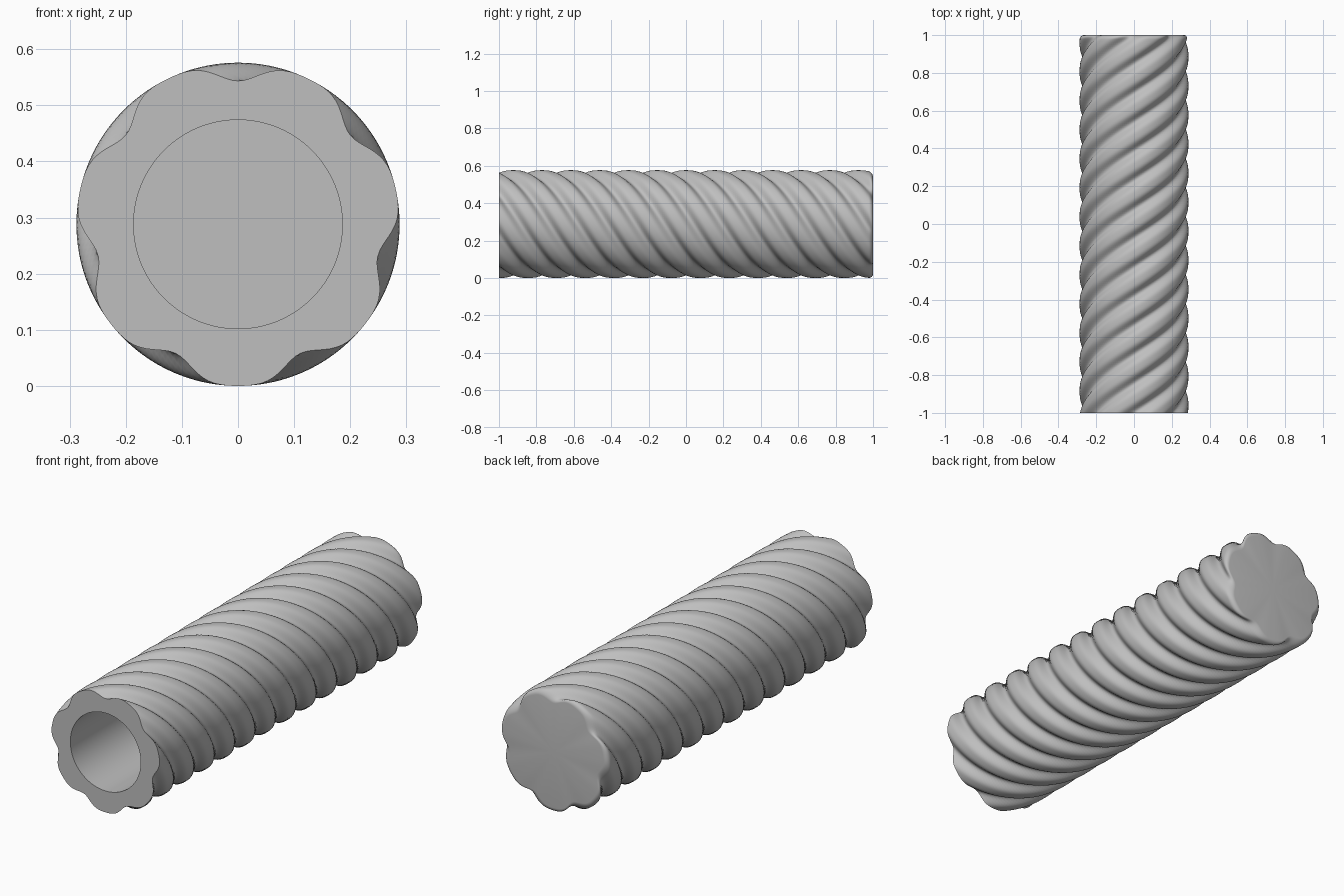
import bpy, bmesh
from math import sin, cos, pi, tau, radians

if "Cube" in bpy.data.objects:
    bpy.data.objects.remove(bpy.data.objects["Cube"])

LOBES = 7
SEGMENTS = LOBES * 24          # points around the shaft
STEPS = 208                    # rings along the shaft
RADIUS, GROOVE = 0.288, 0.0325
HOLE_RADIUS, HOLE_END = 0.186, 0.88
FILLET = 0.022
PASSES = 13                    # lobes passing a fixed line over the length
TWIST = PASSES / LOBES * tau / 2   # radians per unit of length


def lobed_radius(angle, y):
    """Broad round lobes with narrower soft grooves, twisting along y."""
    phase = angle + pi / 2 + TWIST * (y + 1)
    return RADIUS - GROOVE * abs(sin(LOBES * phase / 2)) ** 4.2


def add_ring(bm, y, radius_at):
    ring = []
    for i in range(SEGMENTS):
        a = tau * i / SEGMENTS
        r = radius_at(a, y)
        ring.append(bm.verts.new((r * cos(a), y, RADIUS + r * sin(a))))
    return ring


bm = bmesh.new()

# Blind bore, from its floor out to the open front
rings = [add_ring(bm, y, lambda a, y: HOLE_RADIUS) for y in (HOLE_END, -1)]

# Twisted outer wall
straight = 2 - FILLET
for k in range(STEPS + 1):
    rings.append(add_ring(bm, -1 + straight * k / STEPS, lobed_radius))

# Rounded rim at the back
for k in range(1, 7):
    t = k / 6 * pi / 2
    inset = FILLET * (1 - cos(t))
    rings.append(add_ring(bm, 1 - FILLET + FILLET * sin(t),
                          lambda a, y, d=inset: lobed_radius(a, y) - d))

# Skin neighbouring rings, then close the bore floor and the back
for lower, upper in zip(rings, rings[1:]):
    for i in range(SEGMENTS):
        j = (i + 1) % SEGMENTS
        bm.faces.new((lower[i], lower[j], upper[j], upper[i]))
for ring, y in ((rings[0], HOLE_END), (rings[-1], 1)):
    centre = bm.verts.new((0, y, RADIUS))
    for i in range(SEGMENTS):
        bm.faces.new((ring[i], ring[(i + 1) % SEGMENTS], centre))
bmesh.ops.recalc_face_normals(bm, faces=bm.faces)

mesh = bpy.data.meshes.new("twisted_shaft")
bm.to_mesh(mesh)
bm.free()
shaft = bpy.data.objects.new("twisted_shaft", mesh)
bpy.context.collection.objects.link(shaft)

# Plain grey finish
grey = bpy.data.materials.new("plain_grey")
grey.use_nodes = True
colour = (0.52, 0.52, 0.52, 1)
grey.diffuse_color = colour
grey.node_tree.nodes["Principled BSDF"].inputs["Base Color"].default_value = colour
mesh.materials.append(grey)

# Smooth flutes with crisp end edges
bpy.ops.object.select_all(action="DESELECT")
shaft.select_set(True)
bpy.context.view_layer.objects.active = shaft
bpy.ops.object.shade_smooth_by_angle(angle=radians(35))
